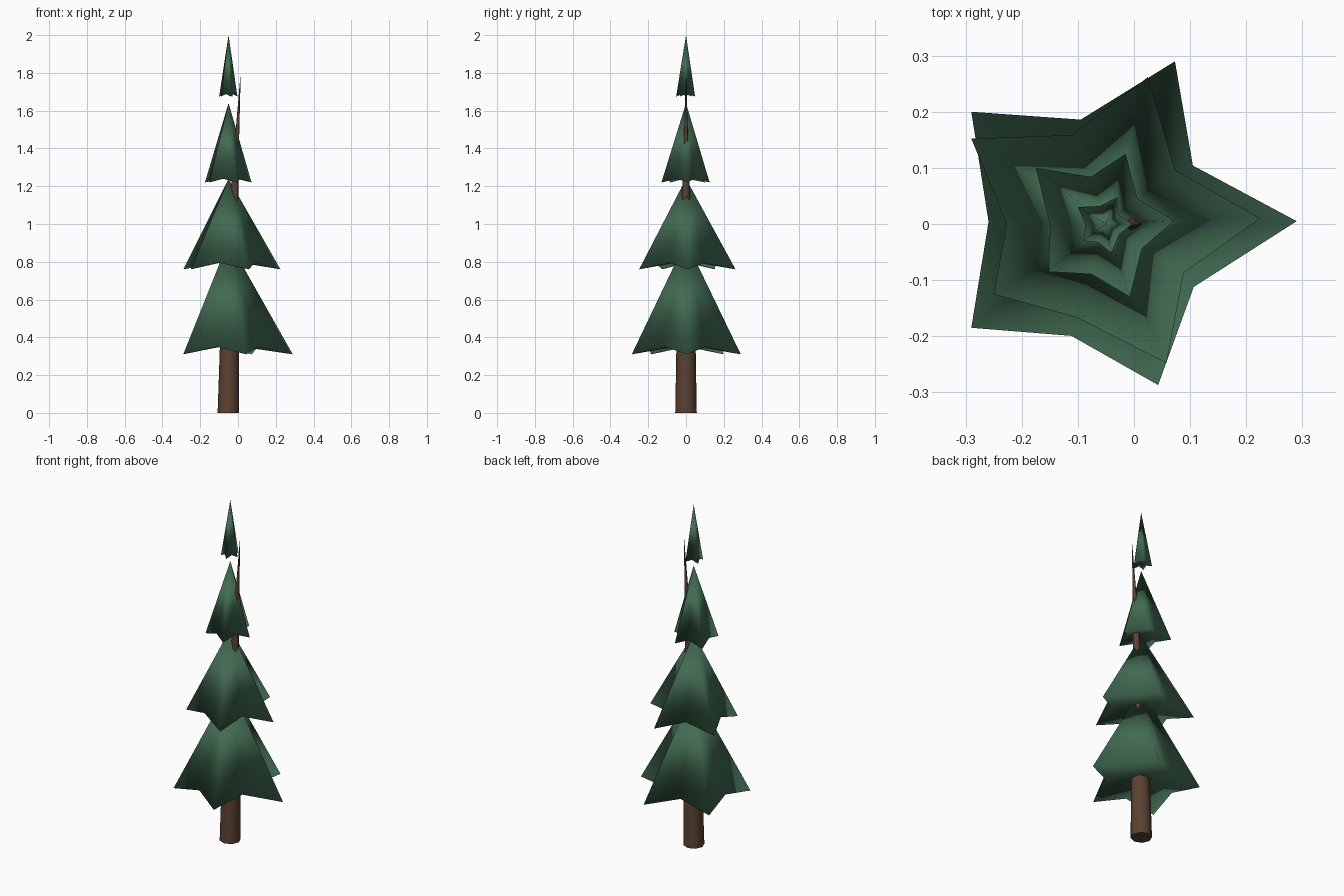
import bpy, bmesh, math
from mathutils import Vector

old = bpy.data.objects.get("Cube")
if old:
    bpy.data.objects.remove(old, do_unlink=True)


def material(name, rgb):
    mat = bpy.data.materials.new(name)
    mat.use_nodes = True
    color = (*rgb, 1.0)
    mat.diffuse_color = color
    mat.node_tree.nodes["Principled BSDF"].inputs["Base Color"].default_value = color
    return mat


green = material("pine green", (0.054, 0.147, 0.085))
brown = material("bark brown", (0.105, 0.054, 0.032))


def finish(bm, name, mat):
    bmesh.ops.recalc_face_normals(bm, faces=bm.faces)
    mesh = bpy.data.meshes.new(name)
    bm.to_mesh(mesh)
    bm.free()
    mesh.materials.append(mat)
    mesh.shade_smooth()
    obj = bpy.data.objects.new(name, mesh)
    bpy.context.collection.objects.link(obj)
    return obj


AXIS = Vector((-0.05, 0.0))
VALLEYS = (0.57, 0.61, 0.68, 0.69, 0.6)


# Foliage tier: five-pointed star rim drawn up to an apex, closed underneath
def foliage(name, tips, tip_z, valley_z, apex_z):
    bm = bmesh.new()
    offsets = [Vector(t) - AXIS for t in tips]
    rim = []
    for i, a in enumerate(offsets):
        b = offsets[(i + 1) % len(offsets)]
        reach = (a.length + b.length) / 2 * VALLEYS[i]
        dip = (a.normalized() + b.normalized()).normalized() * reach
        rim.append(bm.verts.new((*(AXIS + a), tip_z)))
        rim.append(bm.verts.new((*(AXIS + dip), valley_z)))
    apex = bm.verts.new((*AXIS, apex_z))
    under = bm.verts.new((*AXIS, valley_z + 0.01))
    for i, v in enumerate(rim):
        w = rim[(i + 1) % len(rim)]
        bm.faces.new((v, w, apex))
        bm.faces.new((w, v, under))
    return finish(bm, name, green)


foliage("bottom_foliage",
        [(0.29, 0.005), (0.073, 0.29), (-0.29, 0.2), (-0.29, -0.185), (0.043, -0.287)],
        0.31, 0.35, 0.91)
foliage("lower_middle_foliage",
        [(0.225, 0.01), (0.025, 0.262), (-0.29, 0.152), (-0.25, -0.125), (0.058, -0.248)],
        0.76, 0.795, 1.24)
foliage("upper_middle_foliage",
        [(0.072, 0.006), (-0.015, 0.125), (-0.175, 0.1), (-0.152, -0.085), (-0.007, -0.13)],
        1.22, 1.24, 1.64)
foliage("top_foliage",
        [(-0.003, 0.0), (-0.03, 0.048), (-0.1, 0.03), (-0.09, -0.03), (-0.04, -0.052)],
        1.675, 1.688, 2.0)


# Trunk: tapered and leaning, ending in a thin tip
def trunk(path, sides):
    bm = bmesh.new()
    rings = []
    for z, x, r in path:
        angles = [2 * math.pi * k / sides for k in range(sides)]
        rings.append([bm.verts.new((x + r * math.cos(t), r * math.sin(t), z)) for t in angles])
    for low, high in zip(rings, rings[1:]):
        for k in range(sides):
            n = (k + 1) % sides
            bm.faces.new((low[k], low[n], high[n], high[k]))
    bm.faces.new(rings[0])
    bm.faces.new(rings[-1])
    return finish(bm, "trunk", brown)


stem = trunk([(0, -0.051, 0.057), (0.35, -0.045, 0.051), (1.2, -0.017, 0.019),
              (1.45, -0.005, 0.011), (1.78, 0.013, 0.001)], 8)
bpy.ops.object.select_all(action="DESELECT")
stem.select_set(True)
bpy.context.view_layer.objects.active = stem
bpy.ops.object.shade_smooth_by_angle(angle=math.radians(60))
